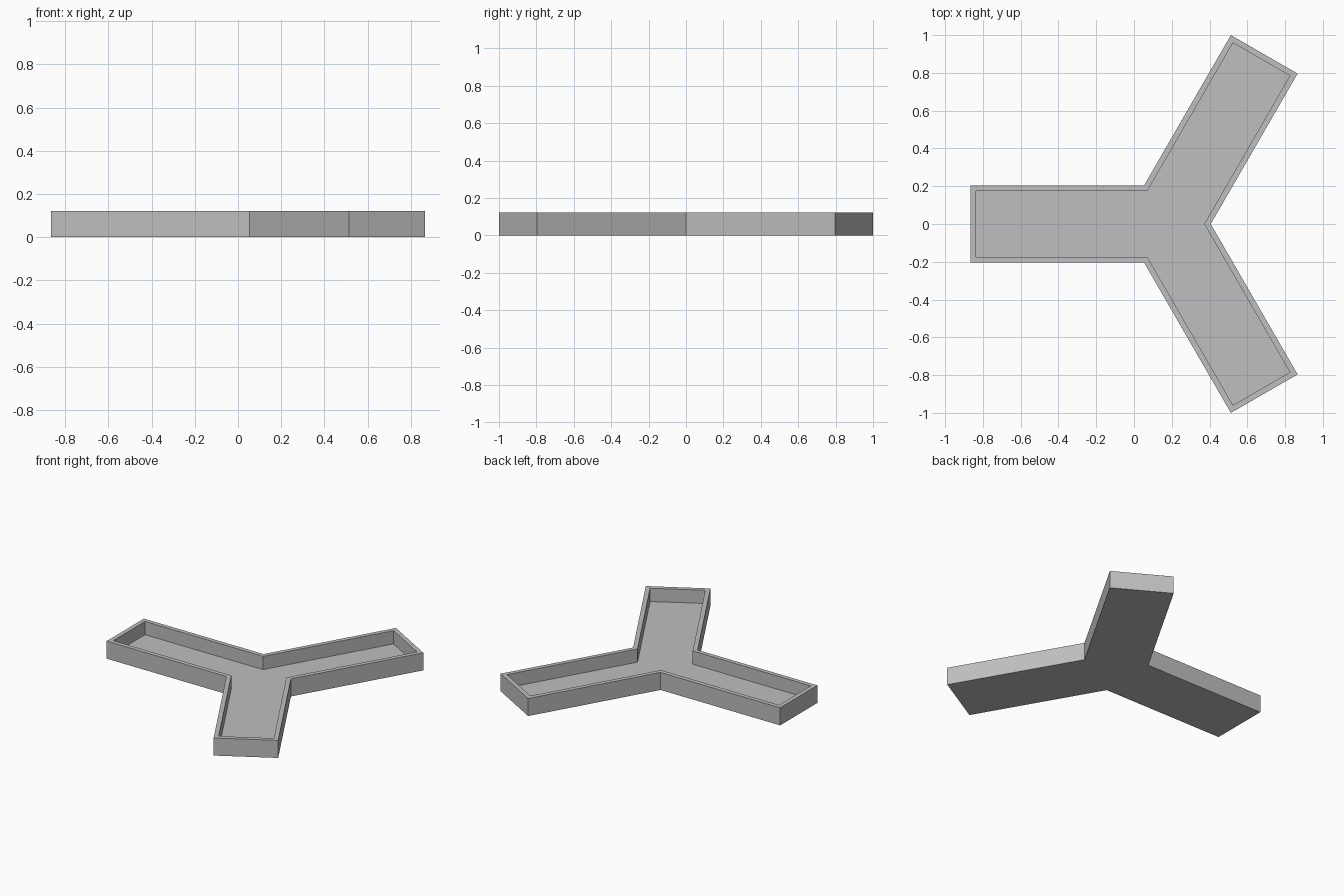
import bpy
import bmesh
from math import sin, cos, radians

cube = bpy.data.objects.get("Cube")
if cube:
    bpy.data.objects.remove(cube, do_unlink=True)

ARM_LENGTH = 1.037   # hub to outer end
HALF_WIDTH = 0.204
WALL = 0.03
FLOOR = 0.03
HEIGHT = 0.122
HUB_X = 0.171

grey = bpy.data.materials.new("plain grey")
grey.use_nodes = True
colour = (0.52, 0.52, 0.52, 1)
grey.diffuse_color = colour
grey.node_tree.nodes["Principled BSDF"].inputs["Base Color"].default_value = colour


def outline(inset):
    """Three-armed outline, anticlockwise, moved inward by inset."""
    length, half = ARM_LENGTH - inset, HALF_WIDTH - inset
    points = []
    for angle in (60, 180, 300):
        c, s = cos(radians(angle)), sin(radians(angle))
        # two end corners, then the inner corner before the next arm
        for along, side in ((length, -half), (length, half), (half / 3 ** 0.5, half)):
            points.append((HUB_X + along * c - side * s, along * s + side * c))
    return points


def ring(bm, inset, z):
    return [bm.verts.new((x, y, z)) for x, y in outline(inset)]


def bridge(bm, lower, upper):
    for i in range(len(lower)):
        j = (i + 1) % len(lower)
        bm.faces.new((lower[i], lower[j], upper[j], upper[i]))


# Open tray: underside, outer walls, rim, inner walls, floor
bm = bmesh.new()
rings = [ring(bm, 0, 0), ring(bm, 0, HEIGHT), ring(bm, WALL, HEIGHT), ring(bm, WALL, FLOOR)]
for lower, upper in zip(rings, rings[1:]):
    bridge(bm, lower, upper)
bm.faces.new(rings[0][::-1])
bm.faces.new(rings[-1])
bmesh.ops.recalc_face_normals(bm, faces=bm.faces)

mesh = bpy.data.meshes.new("three_armed_tray")
bm.to_mesh(mesh)
bm.free()
mesh.materials.append(grey)
tray = bpy.data.objects.new("three_armed_tray", mesh)
bpy.context.collection.objects.link(tray)
